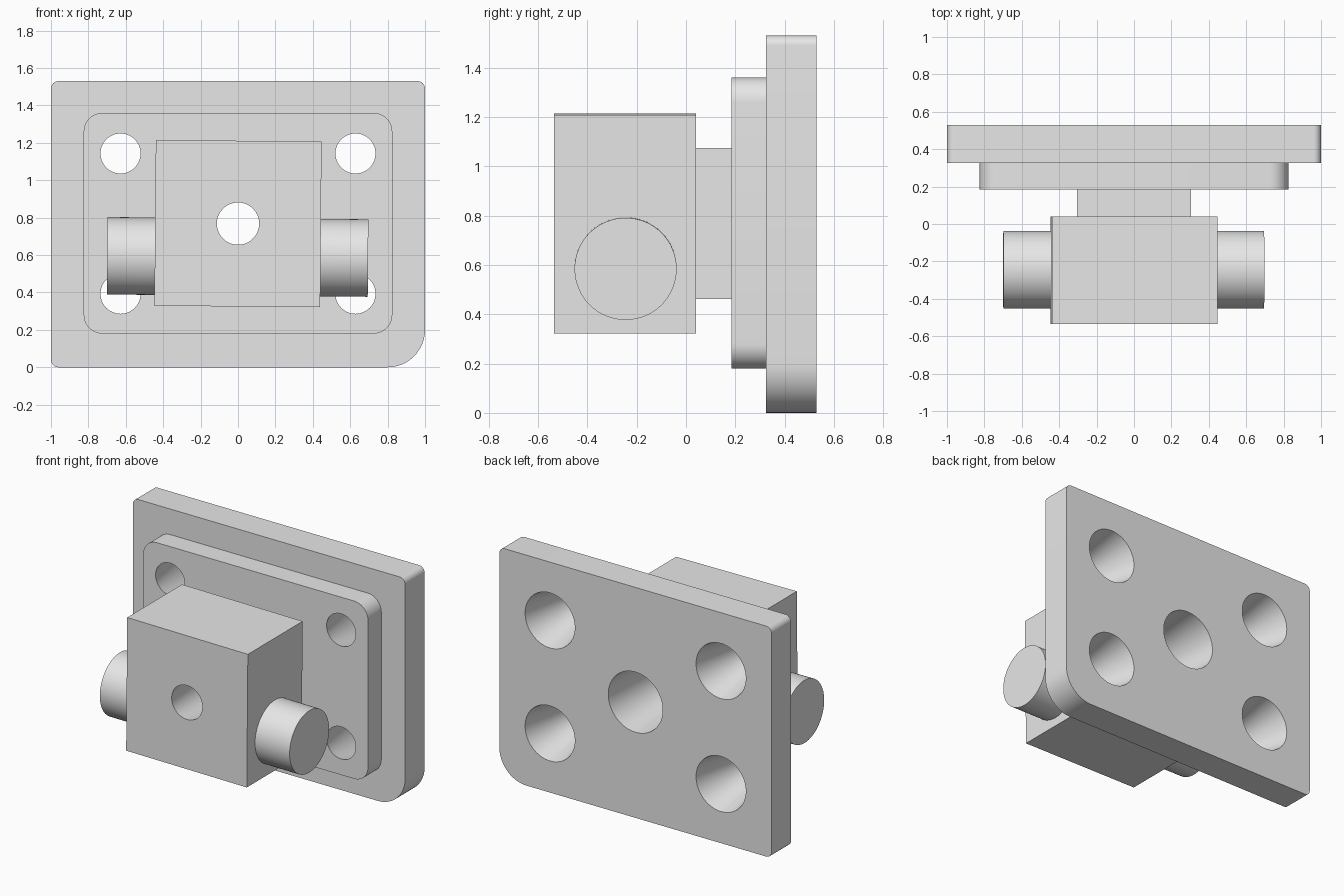
import bpy
import bmesh
from math import cos, sin, pi, radians
from mathutils import Matrix, Vector

cube = bpy.data.objects.get("Cube")
if cube:
    bpy.data.objects.remove(cube, do_unlink=True)

MID_Z = 0.768                # height of the main bore
BACK, PAD_FRONT, BLOCK_FRONT = 0.53, 0.185, -0.535

grey = bpy.data.materials.new("plain grey")
grey.use_nodes = True
colour = (0.8, 0.8, 0.8, 1)
grey.diffuse_color = colour
grey.node_tree.nodes["Principled BSDF"].inputs["Base Color"].default_value = colour


def finish(name, bm):
    """Turn a bmesh into a named grey object."""
    bmesh.ops.recalc_face_normals(bm, faces=bm.faces)
    mesh = bpy.data.meshes.new(name)
    bm.to_mesh(mesh)
    bm.free()
    mesh.materials.append(grey)
    obj = bpy.data.objects.new(name, mesh)
    bpy.context.collection.objects.link(obj)
    return obj


def rounded_slab(name, half_x, z0, z1, y0, y1, radii, steps=12):
    """Slab facing -y; radii run from lower right, anticlockwise."""
    bm = bmesh.new()
    corners = [(half_x, z0), (half_x, z1), (-half_x, z1), (-half_x, z0)]
    ring = []
    for i, ((x, z), r) in enumerate(zip(corners, radii)):
        cx = x - r if x > 0 else x + r
        cz = z + r if z == z0 else z - r
        for s in range(steps + 1):
            a = (i - 1 + s / steps) * pi / 2
            ring.append(bm.verts.new((cx + r * cos(a), y0, cz + r * sin(a))))
    face = bm.faces.new(ring)
    extruded = bmesh.ops.extrude_face_region(bm, geom=[face])["geom"]
    moved = [g for g in extruded if isinstance(g, bmesh.types.BMVert)]
    bmesh.ops.translate(bm, verts=moved, vec=(0, y1 - y0, 0))
    return finish(name, bm)


def box(name, half_x, z0, z1, y0, y1):
    bm = bmesh.new()
    bmesh.ops.create_cube(bm, size=1)
    bmesh.ops.scale(bm, verts=bm.verts, vec=(2 * half_x, y1 - y0, z1 - z0))
    bmesh.ops.translate(bm, verts=bm.verts, vec=(0, (y0 + y1) / 2, (z0 + z1) / 2))
    return finish(name, bm)


def round_bar(name, start, end, r0, r1):
    """Straight or tapered bar between two points."""
    start, end = Vector(start), Vector(end)
    axis = end - start
    turn = axis.to_track_quat('Z', 'Y').to_matrix().to_4x4()
    bm = bmesh.new()
    bmesh.ops.create_cone(bm, cap_ends=True, segments=64, radius1=r0, radius2=r1,
                          depth=axis.length,
                          matrix=Matrix.Translation((start + end) / 2) @ turn)
    return finish(name, bm)


def hole_cutter(x, z, y0, y1, r0, r1, extra=0.05):
    """Tapered cutter reaching a little past both openings."""
    grow = (r1 - r0) / (y1 - y0) * extra
    obj = round_bar("hole_cutter", (x, y0 - extra, z), (x, y1 + extra, z),
                    r0 - grow, r1 + grow)
    obj.hide_render = True
    return obj


# Mounting plate with one large corner, and the raised pad
plate = rounded_slab("mounting_plate", 1, 0, 1.53, 0.325, BACK,
                     (0.2, 0.04, 0.04, 0.04))
pad = rounded_slab("raised_pad", 0.825, 0.18, 1.36, PAD_FRONT, 0.325, (0.1,) * 4)

# Square neck, block and side pins
neck = box("neck", 0.306, 0.461, 1.075, 0.04, PAD_FRONT)
block = box("block", 0.443, 0.325, 1.211, BLOCK_FRONT, 0.04)
pins = [round_bar(side + "_pin", (s * 0.4, -0.245, 0.59), (s * 0.697, -0.245, 0.59),
                  0.207, 0.207) for side, s in (("left", 1), ("right", -1))]

# The block and its pins sit with a slight twist about the bore
twist = (Matrix.Translation((0, 0, MID_Z)) @ Matrix.Rotation(radians(0.5), 4, 'Y')
         @ Matrix.Translation((0, 0, -MID_Z)))
for obj in [block] + pins:
    obj.data.transform(twist)

# Tapered holes: main bore and four bolt holes
bore = hole_cutter(0, MID_Z, BLOCK_FRONT, BACK, 0.113, 0.2)
bolts = [hole_cutter(x, z, PAD_FRONT, BACK, 0.107, 0.183)
         for x in (-0.628, 0.628) for z in (0.393, 1.143)]
cuts = {plate: [bore] + bolts, pad: [bore] + bolts, neck: [bore], block: [bore]}
for obj, cutters in cuts.items():
    bpy.context.view_layer.objects.active = obj
    for cutter in cutters:
        mod = obj.modifiers.new("hole", 'BOOLEAN')
        mod.operation = 'DIFFERENCE'
        mod.solver = 'EXACT'
        mod.object = cutter
        bpy.ops.object.modifier_apply(modifier=mod.name)
for cutter in [bore] + bolts:
    bpy.data.objects.remove(cutter, do_unlink=True)

# Smooth the round walls, keep the edges sharp
bpy.ops.object.select_all(action='DESELECT')
for obj in [plate, pad, neck, block] + pins:
    obj.select_set(True)
bpy.context.view_layer.objects.active = plate
bpy.ops.object.shade_smooth_by_angle(angle=radians(30))
